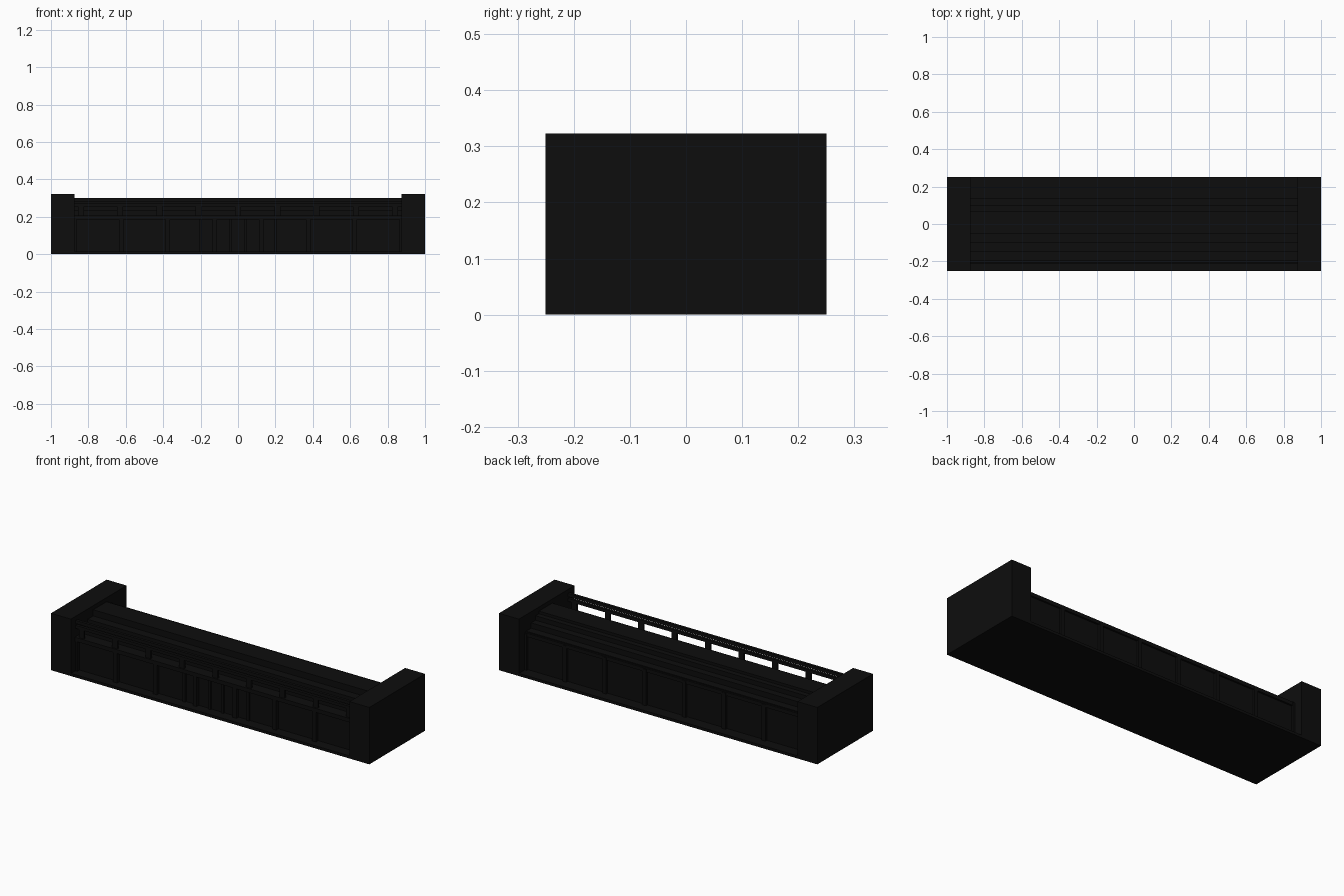
import bpy
import bmesh

cube = bpy.data.objects.get("Cube")
if cube:
    bpy.data.objects.remove(cube, do_unlink=True)

black = bpy.data.materials.new("near_black")
black.use_nodes = True
black.diffuse_color = (0.004, 0.004, 0.004, 1)
shader = black.node_tree.nodes["Principled BSDF"]
shader.inputs["Base Color"].default_value = black.diffuse_color
shader.inputs["Roughness"].default_value = 0.9

INNER = 0.875   # inside face of the end blocks
BAY = 0.25      # column spacing
RAIL_Y = -0.2


def finish(name, bm):
    bmesh.ops.recalc_face_normals(bm, faces=bm.faces)
    mesh = bpy.data.meshes.new(name)
    bm.to_mesh(mesh)
    bm.free()
    mesh.materials.append(black)
    obj = bpy.data.objects.new(name, mesh)
    bpy.context.collection.objects.link(obj)
    return obj


def box(name, x0, x1, y0, y1, z0, z1):
    bm = bmesh.new()
    bmesh.ops.create_cube(bm, size=1)
    for v in bm.verts:
        v.co.x = x1 if v.co.x > 0 else x0
        v.co.y = y1 if v.co.y > 0 else y0
        v.co.z = z1 if v.co.z > 0 else z0
    return finish(name, bm)


def extrude_along_x(name, profile, half):
    bm = bmesh.new()
    face = bm.faces.new([bm.verts.new((-half, y, z)) for y, z in profile])
    out = bmesh.ops.extrude_face_region(bm, geom=[face])
    for v in out["geom"]:
        if isinstance(v, bmesh.types.BMVert):
            v.co.x = half
    return finish(name, bm)


# Plinth and tall end blocks
box("plinth", -INNER, INNER, -0.25, 0.25, 0, 0.015)
for side, x in (("right", -1), ("left", INNER)):
    box(side + "_end_block", x, x + 1 - INNER, -0.25, 0.25, 0, 0.323)

# Main hall with a stepped roof
front_steps = [(-0.19, 0.205), (-0.15, 0.205), (-0.15, 0.235),
               (-0.10, 0.235), (-0.10, 0.265), (-0.05, 0.265), (-0.05, 0.3)]
back_steps = [(0.07, 0.3), (0.07, 0.285), (0.1, 0.285), (0.1, 0.26),
              (0.14, 0.26), (0.14, 0.23), (0.185, 0.23)]
profile = [(-0.19, 0.01)] + front_steps + back_steps + [(0.185, 0.01)]
extrude_along_x("hall", profile, INNER)

# Columns and wall bands on both long sides
for i in range(8):
    x = -INNER + i * BAY
    lo, hi = max(x - 0.012, -INNER), min(x + 0.012, INNER)
    box("front_column", lo, hi, -0.21, -0.18, 0.01, 0.205)
    box("back_column", lo, hi, 0.18, 0.198, 0.01, 0.22)
box("front_lintel", -INNER, INNER, -0.215, -0.18, 0.185, 0.207)
box("back_lintel", -INNER, INNER, 0.18, 0.195, 0.205, 0.225)

# Doorway frames in the middle bays
for x in (-0.2, -0.04, 0.04, 0.2):
    box("door_jamb", x - 0.008, x + 0.008, -0.2, -0.18, 0.01, 0.185)

# Front balustrade: two rails on evenly spaced posts
box("top_rail", -INNER, INNER, RAIL_Y - 0.008, RAIL_Y + 0.008, 0.282, 0.3)
box("lower_rail", -INNER, INNER, RAIL_Y - 0.008, RAIL_Y + 0.008, 0.255, 0.272)
for i in range(-4, 5):
    x = i * 0.21
    box("rail_post", x - 0.016, x + 0.016, RAIL_Y - 0.006, RAIL_Y + 0.006, 0.2, 0.26)
